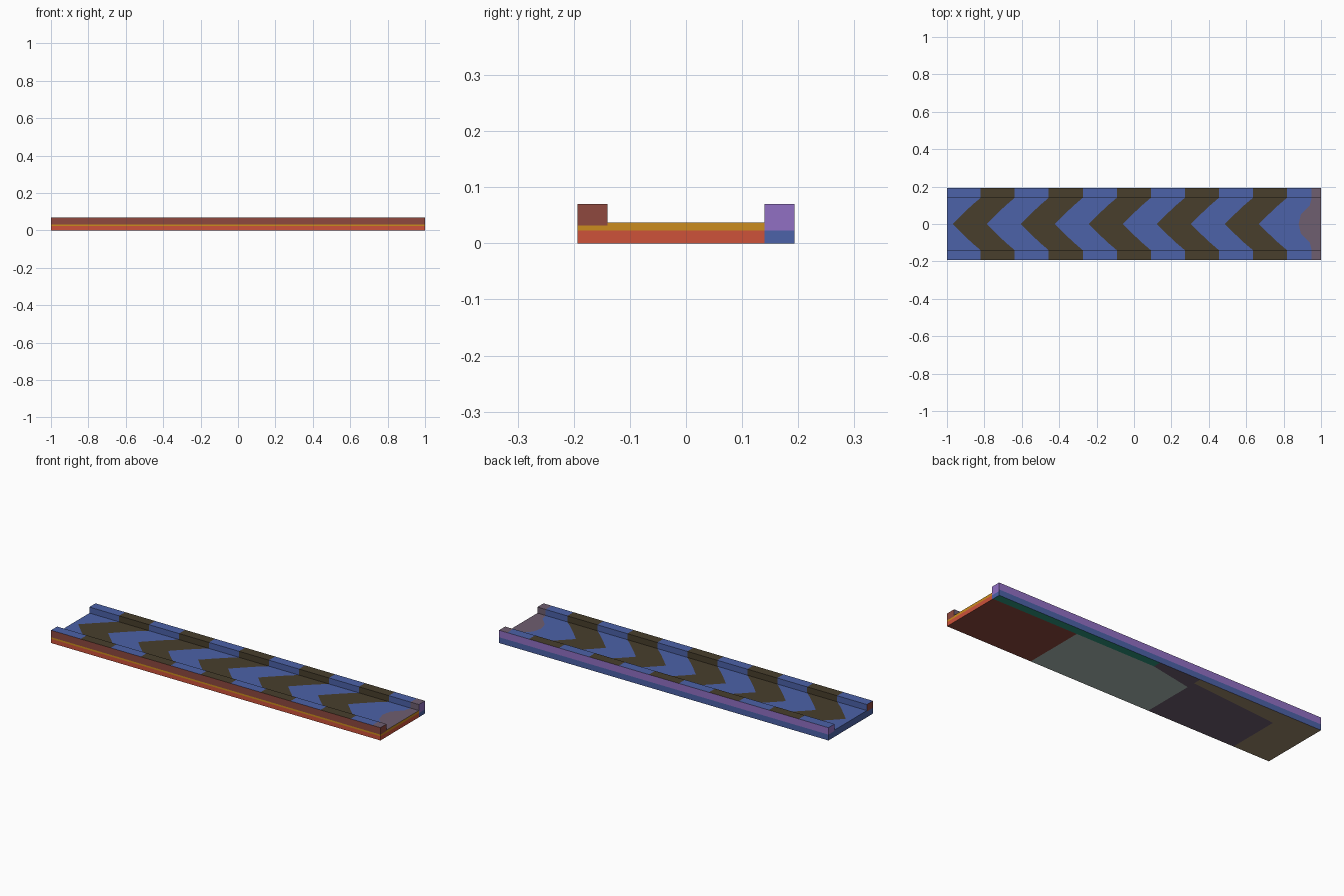
import bpy

if "Cube" in bpy.data.objects:
    bpy.data.objects.remove(bpy.data.objects["Cube"])

# sRGB palette
PALETTE = {
    "blue": (76, 98, 168), "dark_olive": (72, 62, 44), "red": (205, 82, 58),
    "orange": (203, 140, 30), "maroon": (142, 72, 62), "purple": (145, 112, 196),
    "mauve": (110, 94, 112), "sage": (172, 188, 182), "tan": (155, 135, 108),
    "teal": (45, 150, 125),
}


def linear(c):
    c /= 255
    return c / 12.92 if c <= 0.04045 else ((c + 0.055) / 1.055) ** 2.4


MATS = {}
for key, rgb in PALETTE.items():
    MATS[key] = bpy.data.materials.new(key)
    MATS[key].diffuse_color = (*[linear(c) for c in rgb], 1)


def build(name, verts, faces, colours):
    me = bpy.data.meshes.new(name)
    me.from_pydata(verts, [], faces)
    used = sorted(set(colours))
    for u in used:
        me.materials.append(MATS[u])
    for p, c in zip(me.polygons, colours):
        p.material_index = used.index(c)
    me.update()
    bpy.context.collection.objects.link(bpy.data.objects.new(name, me))


def loft(name, rows, colour):
    """rows: (y, z, [x...]) going round the section; colour(row, column)."""
    n = len(rows[0][2])
    verts = [(x, y, z) for y, z, xs in rows for x in xs]
    faces, cols = [], []
    for r in range(len(rows) - 1):
        for j in range(n - 1):
            a = r * n + j
            faces.append((a, a + 1, a + n + 1, a + n))
            cols.append(colour(r, j))
    build(name, verts, faces, cols)


W, IN, TOP, DECK = 0.193, 0.14, 0.07, 0.037
LOW, MID = 0.023, 0.032
PERIOD, STRIPE = 0.364, 0.182


def stripes(shift=0.0, end=0.95):
    """Chevron boundaries along x for one row of the section."""
    xs = [-1]
    for k in range(5):
        s = -0.82 + k * PERIOD + shift
        xs += [s, s + STRIPE]
    return xs + [end, 1]


def stripe_colour(j):
    return "mauve" if j == 11 else ("dark_olive" if j % 2 else "blue")


EDGE = stripes()

# front rail: red base, thin orange line, maroon upper side, striped top
front = [(-W, 0, EDGE), (-W, LOW, EDGE), (-W, MID, EDGE), (-W, TOP, EDGE),
         (-IN, TOP, EDGE), (-IN, DECK, EDGE)]
loft("front_rail", front,
     lambda r, j: ("red", "orange", "maroon")[r] if r < 3 else stripe_colour(j))

# deck with chevrons pointing towards -x
half = [(IN, 0.0, 0.95), (0.1, -0.047, 0.94), (0.05, -0.1, 0.892)]
section = ([(-y, s, e) for y, s, e in half] + [(0, -0.15, 0.88)] + half[::-1])
loft("chevron_deck", [(y, DECK, stripes(s, e)) for y, s, e in section],
     lambda r, j: stripe_colour(j))

# back rail: striped top, purple upper side, blue base
back = [(IN, DECK, EDGE), (IN, TOP, EDGE), (W, TOP, EDGE), (W, MID, EDGE), (W, 0, EDGE)]
loft("back_rail", back,
     lambda r, j: stripe_colour(j) if r < 2 else ("purple", "blue")[r - 2])

# underside in four colour panels, with a teal strip near the back edge
strip = [-1, -0.25, 0, 0.48, 1]
panel = [-1, -0.78, -0.25, 0.48, 1]
under = [(W, 0, strip), (0.148, 0, strip), (0.1, 0, panel), (-W, 0, panel)]
loft("underside", under,
     lambda r, j: ("tan", "mauve", "teal" if r == 0 else "sage",
                   "teal" if r == 0 else "maroon")[j])


# end faces, as patches (y0, y1, z0, z1, colour)
def end_face(name, x, patches):
    verts, faces = [], []
    for i, (y0, y1, z0, z1, c) in enumerate(patches):
        verts += [(x, y0, z0), (x, y1, z0), (x, y1, z1), (x, y0, z1)]
        f = tuple(range(i * 4, i * 4 + 4))
        faces.append(f if x > 0 else f[::-1])
    build(name, verts, faces, [p[4] for p in patches])


end_face("right_end", 1, [
    (-W, IN, 0, LOW, "red"), (-W, -IN, LOW, MID, "orange"),
    (-W, -IN, MID, TOP, "maroon"), (-IN, IN, LOW, DECK, "orange"),
    (IN, W, 0, LOW, "blue"), (IN, W, LOW, TOP, "purple")])
end_face("left_end", -1, [
    (-W, IN, 0, MID, "blue"), (-W, -IN, MID, TOP, "maroon"),
    (-IN, IN, MID, DECK, "blue"), (IN, W, 0, MID, "blue"),
    (IN, W, MID, TOP, "purple")])

for m in bpy.data.materials:
    if m.users and not m.is_grease_pencil:
        m.use_nodes = True
        m.node_tree.nodes["Principled BSDF"].inputs["Base Color"].default_value = m.diffuse_color
